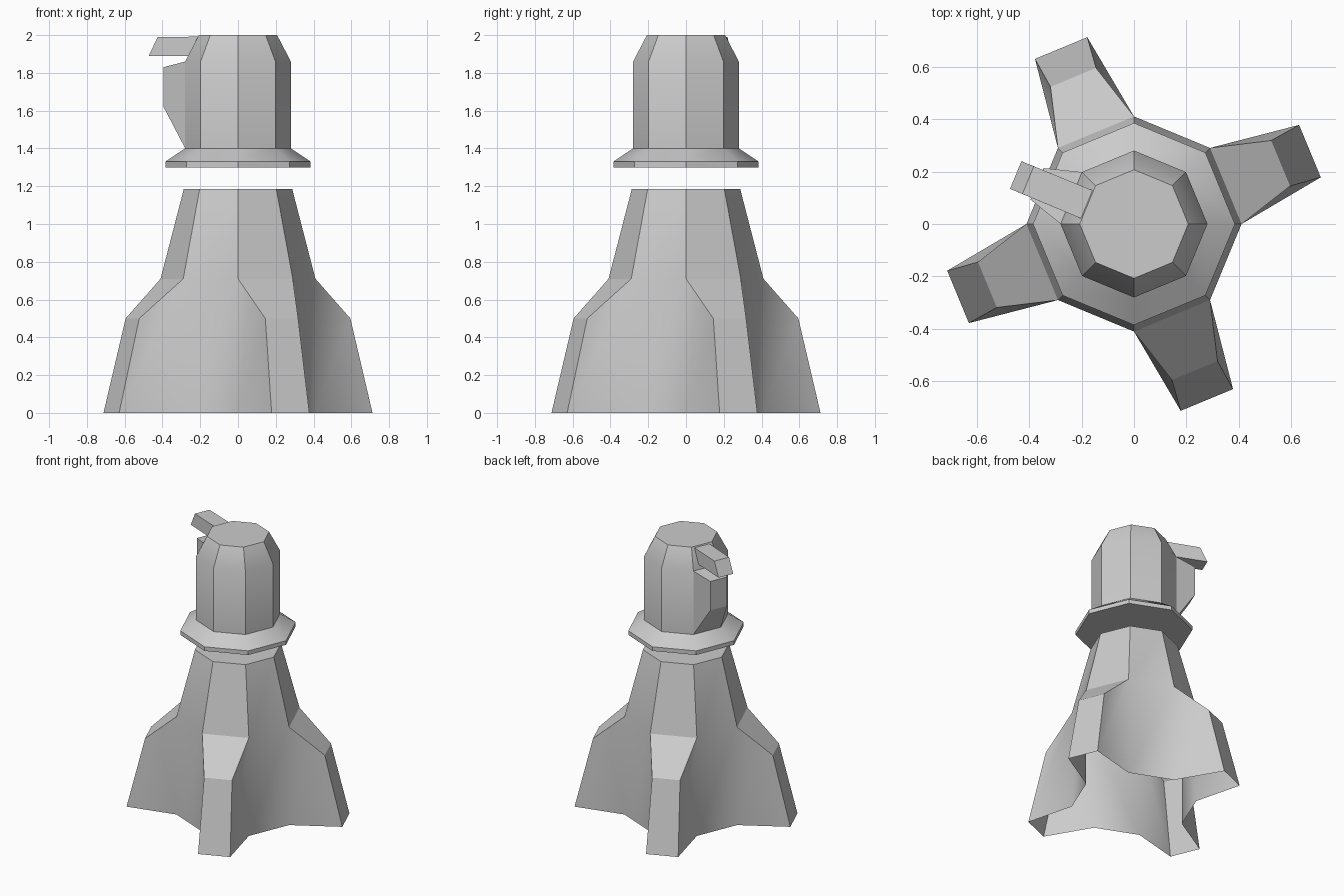
import bpy, bmesh, math
from mathutils import Vector

cube = bpy.data.objects.get("Cube")
if cube:
    bpy.data.objects.remove(cube, do_unlink=True)

grey = bpy.data.materials.new("plain_grey")
grey.use_nodes = True
grey.diffuse_color = (0.6, 0.6, 0.6, 1)
grey.node_tree.nodes["Principled BSDF"].inputs["Base Color"].default_value = (0.6, 0.6, 0.6, 1)

SIDES = 8
STEP = math.tau / SIDES


def polar(radius, angle, side, z):
    """Point at a radius along an angle, shifted sideways."""
    c, s = math.cos(angle), math.sin(angle)
    return Vector((radius * c - side * s, radius * s + side * c, z))


def ring(bm, radius, z):
    return [bm.verts.new(polar(radius, i * STEP, 0, z)) for i in range(SIDES)]


def bridge(bm, low, high, i):
    j = (i + 1) % SIDES
    return bm.faces.new((low[i], low[j], high[j], high[i]))


def finish(name, bm, soft_edges=(), outward=True):
    """Smooth shading, with creases over 30 degrees kept sharp."""
    if outward:
        bmesh.ops.recalc_face_normals(bm, faces=bm.faces)
    bm.normal_update()
    for f in bm.faces:
        f.smooth = True
    for e in bm.edges:
        if e.is_manifold:
            e.smooth = e in soft_edges or e.calc_face_angle(0) < math.radians(30)
    mesh = bpy.data.meshes.new(name)
    bm.to_mesh(mesh)
    bm.free()
    mesh.materials.append(grey)
    obj = bpy.data.objects.new(name, mesh)
    bpy.context.collection.objects.link(obj)
    return obj


# Tapered base with four flared feet, open underneath
bm = bmesh.new()
foot = ring(bm, 0.41, 0)
waist = ring(bm, 0.41, 0.71)
neck = ring(bm, 0.287, 1.185)
bm.faces.new(neck)
for i in range(SIDES):
    bridge(bm, waist, neck, i)
    j = (i + 1) % SIDES
    if i % 2:
        bridge(bm, foot, waist, i)
        continue
    mid = (i + 0.5) * STEP
    toe_a, toe_b = [bm.verts.new(polar(0.726, mid, s, 0)) for s in (-0.108, 0.108)]
    knee_a, knee_b = [bm.verts.new(polar(0.605, mid, s, 0.5)) for s in (-0.094, 0.094)]
    bm.faces.new((knee_a, knee_b, waist[j], waist[i]))
    bm.faces.new((toe_a, toe_b, knee_b, knee_a))
    bm.faces.new((foot[i], toe_a, knee_a, waist[i]))
    bm.faces.new((toe_b, foot[j], waist[j], knee_b))
roots = {bm.edges.get((foot[i], waist[i])) for i in range(SIDES)}
finish("flared_base", bm, roots, outward=False)

# Eight-sided head with a flared collar
bm = bmesh.new()
profile = [(0.385, 1.3), (0.385, 1.33), (0.28, 1.4), (0.28, 1.86), (0.207, 2.0)]
rings = [ring(bm, r, z) for r, z in profile]
for low, high in zip(rings, rings[1:]):
    for i in range(SIDES):
        bridge(bm, low, high, i)
bm.faces.new(rings[0][::-1])
bm.faces.new(rings[-1])
finish("head_and_collar", bm)


def side_block(name, inner, outer):
    """Six-sided block on one head panel; ends are (radius, half width, z) rows."""
    angle = 3.5 * STEP
    bm = bmesh.new()
    loops = []
    for bottom, top in (inner, outer):
        loops.append([bm.verts.new(polar(r, angle, s * w, z))
                      for (r, w, z), s in ((bottom, -1), (bottom, 1), (top, 1), (top, -1))])
    a, b = loops
    bm.faces.new(a)
    bm.faces.new(b)
    for k in range(4):
        n = (k + 1) % 4
        bm.faces.new((a[k], a[n], b[n], b[k]))
    finish(name, bm)


# Wedge on the head panel and the short arm above it
side_block("side_wedge",
           ((0.258, 0.107, 1.4), (0.258, 0.107, 1.86)),
           ((0.4, 0.065, 1.62), (0.4, 0.065, 1.83)))
side_block("short_arm",
           ((0.17, 0.058, 1.89), (0.17, 0.058, 1.992)),
           ((0.488, 0.057, 1.89), (0.437, 0.057, 1.99)))
